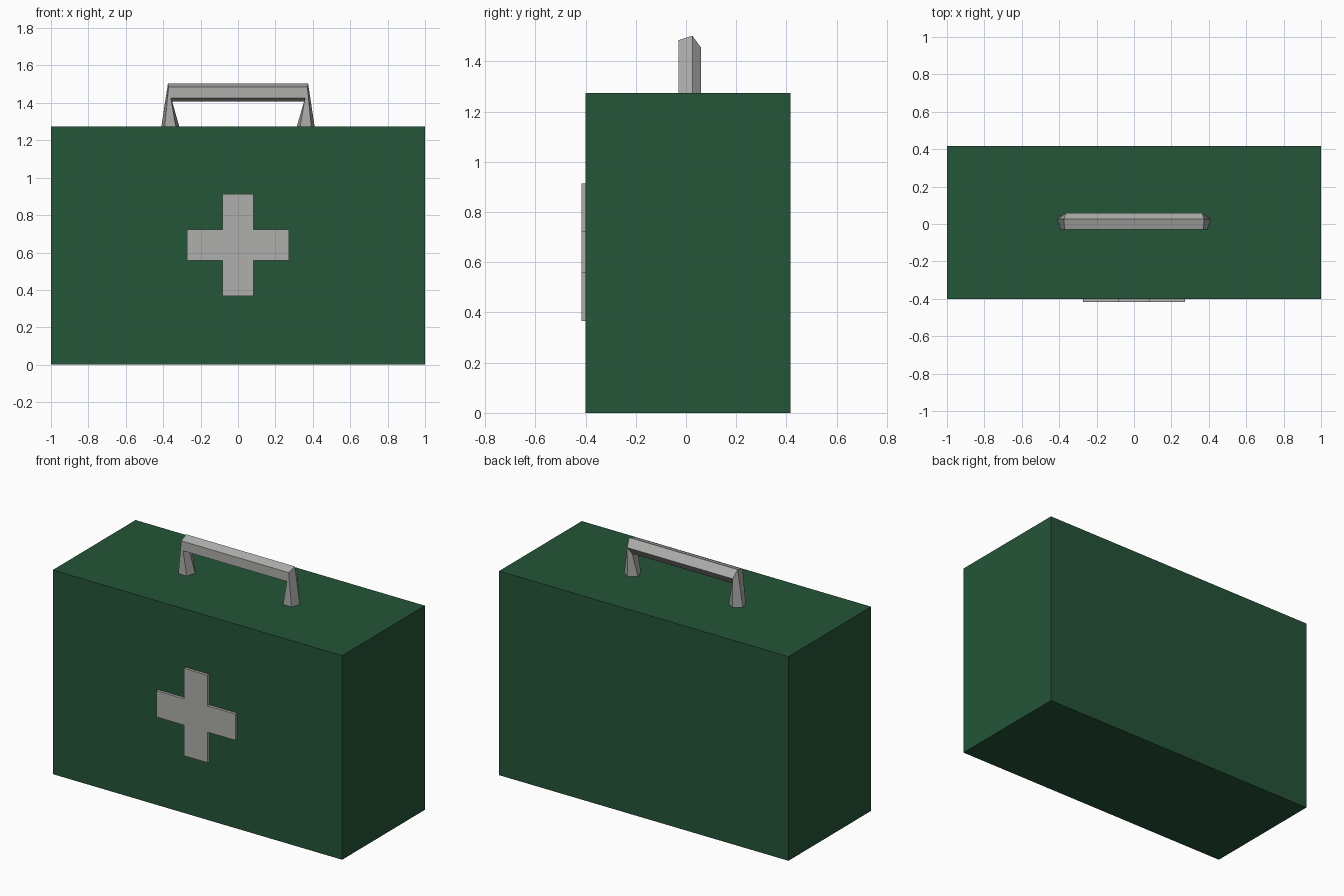
import bpy
import bmesh
from math import cos, sin, radians
from mathutils import Vector

cube = bpy.data.objects.get("Cube")
if cube:
    bpy.data.objects.remove(cube, do_unlink=True)


def make_material(name, rgb):
    mat = bpy.data.materials.new(name)
    mat.use_nodes = True
    color = (*rgb, 1.0)
    mat.diffuse_color = color
    mat.node_tree.nodes["Principled BSDF"].inputs["Base Color"].default_value = color
    return mat


def finish(bm, name, mat):
    bmesh.ops.recalc_face_normals(bm, faces=bm.faces)
    mesh = bpy.data.meshes.new(name)
    bm.to_mesh(mesh)
    bm.free()
    mesh.materials.append(mat)
    obj = bpy.data.objects.new(name, mesh)
    bpy.context.collection.objects.link(obj)
    return obj


green = make_material("dark green", (0.018, 0.089, 0.040))
grey = make_material("light grey", (0.43, 0.43, 0.42))

BACK, FRONT, TOP = 0.417, -0.4, 1.275

# Case body
bm = bmesh.new()
bmesh.ops.create_cube(bm, size=1)
bmesh.ops.scale(bm, vec=(2, BACK - FRONT, TOP), verts=bm.verts)
bmesh.ops.translate(bm, vec=(0, (BACK + FRONT) / 2, TOP / 2), verts=bm.verts)
finish(bm, "case_body", green)

# Raised cross: one twelve-sided outline, extruded out of the front
long, short, depth, mid = 0.273, 0.082, 0.017, 0.64
quarter = [(long, -short), (long, short), (short, short)]
bm = bmesh.new()
outline = []
for turn in range(4):
    c, s = cos(radians(90 * turn)), sin(radians(90 * turn))
    for x, z in quarter:
        outline.append(bm.verts.new((x * c - z * s, FRONT, mid + x * s + z * c)))
face = bm.faces.new(outline)
extruded = bmesh.ops.extrude_face_region(bm, geom=[face], use_keep_orig=True)
moved = [g for g in extruded["geom"] if isinstance(g, bmesh.types.BMVert)]
bmesh.ops.translate(bm, vec=(0, -depth, 0), verts=moved)
finish(bm, "front_cross", grey)

# Carry handle: pentagonal rings swept up one leg, across and down the other
# Each ring: centre x, centre z, direction of the section's outward axis
rings = [(-0.362, TOP, (-1, 0)), (-0.365, 1.455, (-0.21, 1)),
         (0.365, 1.455, (0.21, 1)), (0.362, TOP, (1, 0))]
SIDES, RADIUS = 5, 0.05
bm = bmesh.new()
loops = []
for x, z, (ax, az) in rings:
    loop = []
    for i in range(SIDES):
        a = radians(360 / SIDES * i)
        out = RADIUS * sin(a)
        loop.append(bm.verts.new(Vector((x + ax * out, 0.01 + RADIUS * cos(a), z + az * out))))
    loops.append(loop)
for a, b in zip(loops, loops[1:]):
    for i in range(SIDES):
        j = (i + 1) % SIDES
        bm.faces.new((a[i], a[j], b[j], b[i]))
for end in (loops[0], loops[-1]):
    bm.faces.new(end)
finish(bm, "carry_handle", grey)
